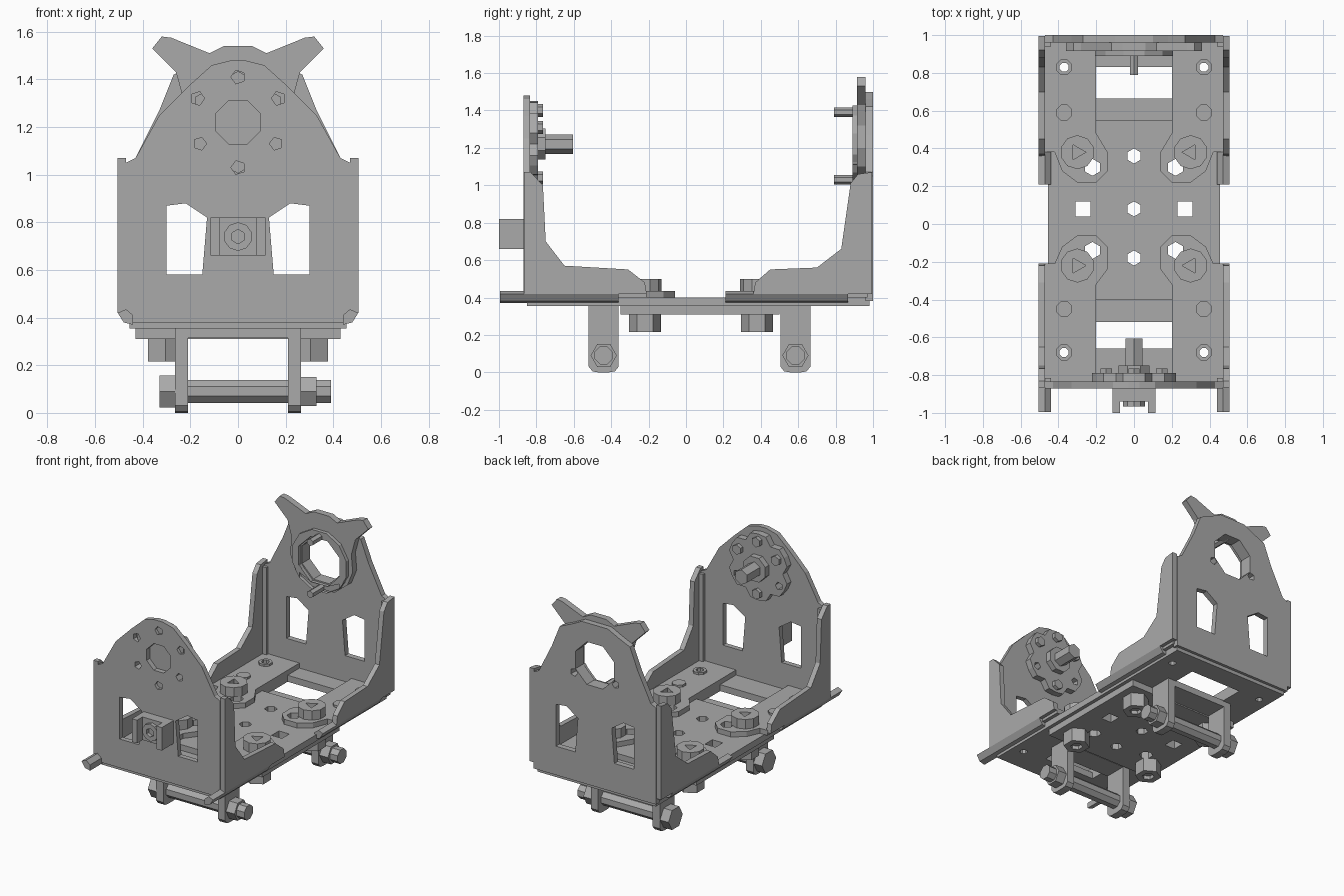
import bpy
import math
from mathutils import Matrix

cube = bpy.data.objects.get("Cube")
if cube:
    bpy.data.objects.remove(cube, do_unlink=True)

steel = bpy.data.materials.new("plain_grey_metal")
steel.use_nodes = True
GREY = (0.4, 0.4, 0.4, 1)
steel.diffuse_color = GREY
steel.node_tree.nodes["Principled BSDF"].inputs["Base Color"].default_value = GREY

# Local axes of a profile extruded along each world axis
FRAMES = {
    "x": Matrix(((0, 0, 1, 0), (1, 0, 0, 0), (0, 1, 0, 0), (0, 0, 0, 1))),
    "y": Matrix(((1, 0, 0, 0), (0, 0, -1, 0), (0, 1, 0, 0), (0, 0, 0, 1))),
    "z": Matrix.Identity(4),
}


def ngon(u, v, r, n=8, turn=0.5):
    return [(u + r * math.cos((i + turn) * math.tau / n),
             v + r * math.sin((i + turn) * math.tau / n)) for i in range(n)]


def rect(u0, u1, v0, v1):
    return [(u0, v0), (u1, v0), (u1, v1), (u0, v1)]


def flip(points):
    return [(-u, v) for u, v in reversed(points)]


def both(loops):
    return loops + [flip(p) for p in loops]


def symmetric(half):
    return half + flip(half)


def prism(name, outline, lo, hi, axis, holes=(), mirror=False):
    """Extrude a flat outline with holes from lo to hi along an axis."""
    curve = bpy.data.curves.new(name, "CURVE")
    curve.dimensions = "2D"
    curve.fill_mode = "BOTH"
    curve.extrude = (hi - lo) / 2
    for loop in [outline, *holes]:
        spline = curve.splines.new("POLY")
        spline.points.add(len(loop) - 1)
        spline.use_cyclic_u = True
        for point, (u, v) in zip(spline.points, loop):
            point.co = (u, v, 0, 1)
    temp = bpy.data.objects.new(name + "_profile", curve)
    bpy.context.collection.objects.link(temp)
    bpy.context.view_layer.update()
    graph = bpy.context.evaluated_depsgraph_get()
    mesh = bpy.data.meshes.new_from_object(temp.evaluated_get(graph))
    bpy.data.objects.remove(temp, do_unlink=True)
    shift = [0, 0, 0]
    shift["xyz".index(axis)] = (lo + hi) / 2
    mesh.transform(Matrix.Translation(shift) @ FRAMES[axis])
    mesh.materials.clear()
    mesh.materials.append(steel)
    for poly in mesh.polygons:
        poly.use_smooth = False
        poly.material_index = 0
    obj = bpy.data.objects.new(name, mesh)
    bpy.context.collection.objects.link(obj)
    if mirror:
        obj.modifiers.new("mirror", "MIRROR").use_mirror_merge = False
    return obj


# Base deck with openings
slots = both([ngon(0.22, 0.3, 0.045, 6), ngon(0.22, -0.14, 0.045, 6)])
small = slots + both([rect(0.23, 0.31, 0.04, 0.12)]) + [ngon(0, y, 0.04, 6) for y in (0.08, 0.36, -0.18)]
screw_y = (0.83, 0.59, -0.45, -0.68)
screw_holes = both([ngon(0.37, y, 0.025) for y in (0.83, -0.68)])
big = [rect(-0.2, 0.2, 0.55, 0.83), rect(-0.2, 0.2, -0.66, -0.4)]
prism("base_deck", rect(-0.455, 0.455, -0.85, 0.98), 0.355, 0.4, "z", big + small + screw_holes)
prism("under_plate", rect(-0.43, 0.43, -0.35, 0.5), 0.31, 0.355, "z", small)

# Bracket feet with diagonal toes
rear_foot = [(0.48, 0.97), (0.2, 0.97), (0.2, 0.48), (0.14, 0.38), (0.14, 0.28),
             (0.2, 0.22), (0.3, 0.22), (0.38, 0.28), (0.42, 0.38), (0.48, 0.38)]
front_foot = [(0.48, -0.85), (0.2, -0.85), (0.2, -0.32), (0.14, -0.24), (0.14, -0.12),
              (0.2, -0.06), (0.3, -0.06), (0.38, -0.12), (0.42, -0.21), (0.48, -0.21)]
prism("rear_foot", rear_foot, 0.4, 0.435, "z",
      [ngon(0.22, 0.3, 0.045, 6), ngon(0.37, 0.83, 0.025)], True)
prism("front_foot", front_foot, 0.4, 0.435, "z",
      [ngon(0.22, -0.14, 0.045, 6), ngon(0.37, -0.68, 0.025)], True)
for y in screw_y:
    prism("foot_screw", ngon(0.37, y, 0.045), 0.435, 0.45, "z",
          [ngon(0.37, y, 0.025)] if y in (0.83, -0.68) else [], True)

# Clamp bolts: socket head above, nut below
for y in (0.38, -0.22):
    prism("clamp_bolt_head", ngon(0.3, y, 0.09, 10), 0.435, 0.5, "z",
          [ngon(0.3, y, 0.045, 3)], True)
    prism("clamp_bolt_core", ngon(0.3, y, 0.06), 0.43, 0.455, "z", (), True)
    prism("clamp_nut", ngon(0.305, y, 0.085, 6), 0.215, 0.31, "z",
          [ngon(0.305, y, 0.04, 6)], True)
    prism("clamp_bolt_end", ngon(0.305, y, 0.045, 6), 0.24, 0.31, "z", (), True)

# Upright end plates
windows = both([[(0.15, 0.58), (0.3, 0.58), (0.3, 0.87), (0.22, 0.88), (0.13, 0.82)]])
CZ = 1.22
pin_holes = both([ngon(0.16, 1.13, 0.028, 5)])
front_half = [(0.47, 0.38), (0.47, 1.05), (0.43, 1.07), (0.33, 1.25), (0.21, 1.37), (0.11, 1.46), (0.03, 1.48)]
rear_half = [(0.47, 0.38), (0.47, 1.05), (0.43, 1.07), (0.33, 1.27), (0.27, 1.42), (0.18, 1.46), (0.1, 1.5)]
front_pits = both([ngon(0.17, 1.32, 0.03, 5)]) + [ngon(0, z, 0.03, 5) for z in (1.41, 1.03)]
prism("front_plate", symmetric(front_half), -0.87, -0.835, "y",
      windows + pin_holes + front_pits + [ngon(0, CZ, 0.1)])
prism("rear_plate", symmetric(rear_half), 0.96, 1.0, "y",
      windows + pin_holes + [ngon(0, CZ, 0.16)])

# Side flanges folded from the end plates
front_side = [(-0.865, 0.42), (-0.865, 1.07), (-0.83, 1.07), (-0.765, 1.0), (-0.75, 0.7),
              (-0.65, 0.57), (-0.31, 0.55), (-0.22, 0.48), (-0.21, 0.42)]
rear_side = [(0.995, 0.42), (0.995, 1.07), (0.92, 1.06), (0.88, 1.01), (0.83, 0.66),
             (0.7, 0.56), (0.45, 0.55), (0.37, 0.48), (0.36, 0.42)]
for name, side in (("front", front_side), ("rear", rear_side)):
    prism(name + "_side_flange", side, 0.47, 0.505, "x", (), True)
    ys = [p[0] for p in side]
    prism(name + "_bend", [(0.44, 0.37), (0.48, 0.38), (0.505, 0.42), (0.47, 0.435), (0.44, 0.41)],
          -max(ys), -min(ys), "y", (), True).data.transform(Matrix.Scale(1, 4))
    inner = -0.84 if name == "front" else 0.94
    prism(name + "_inner_fillet", rect(0.44, 0.475, 0.43, 1.04), inner, inner + 0.025, "y", (), True)

# Rear bearing ring with two ears
ear_half = [(0.1, 1.02), (0.2, 1.1), (0.24, 1.2), (0.23, 1.32), (0.26, 1.43), (0.36, 1.53),
            (0.32, 1.58), (0.28, 1.575), (0.12, 1.51), (0.06, 1.54)]
prism("eared_ring", symmetric(ear_half), 0.915, 0.96, "y", pin_holes + [ngon(0, CZ, 0.16)])
prism("ring_lip", ngon(0, CZ, 0.215, 12), 0.89, 0.915, "y", pin_holes + [ngon(0, CZ, 0.17)])
for z in (1.39, 1.03):
    prism("ring_pin", ngon(0, z, 0.025, 6), 0.79, 0.96, "y")

# Front drive disc, lobes and shaft
disc = [(r * math.cos(i * math.tau / 24), CZ + r * math.sin(i * math.tau / 24))
        for i in range(24) for r in [0.23 if i % 4 in (1, 2, 3) else 0.19]]
prism("drive_disc", disc, -0.835, -0.79, "y", pin_holes)
for i in range(6):
    a = math.radians(90 + 60 * i)
    u, v = 0.17 * math.cos(a), CZ + 0.18 * math.sin(a)
    if i not in (2, 4):
        prism("disc_screw", ngon(u, v, 0.035, 6), -0.85, -0.765, "y")
prism("shaft_hub", ngon(0, CZ, 0.09), -0.80, -0.75, "y")
prism("drive_shaft", ngon(0, CZ, 0.052, 6), -0.76, -0.605, "y")

# Socket block on the front plate
prism("socket_block", rect(-0.115, 0.115, 0.66, 0.82), -0.94, -0.86, "y")
prism("socket_wall", rect(0.075, 0.115, 0.66, 0.82), -1.0, -0.94, "y", (), True)
prism("socket_screw", ngon(0, 0.74, 0.06, 10), -0.965, -0.93, "y", [ngon(0, 0.74, 0.03, 6)])

# Hanging stirrups with cross bolts
for y in (-0.44, 0.585):
    leg = [(y - 0.08, 0.36), (y - 0.08, 0.03), (y - 0.06, 0.005), (y - 0.03, 0),
           (y + 0.03, 0), (y + 0.06, 0.005), (y + 0.08, 0.03), (y + 0.08, 0.36)]
    prism("stirrup_leg", leg, 0.21, 0.265, "x", (), True)
    prism("stirrup_top", rect(-0.265, 0.265, y - 0.08, y + 0.08), 0.315, 0.36, "z")
    prism("cross_bolt", ngon(y, 0.09, 0.052, 8), -0.3, 0.39, "x")
    prism("cross_bolt_head", ngon(y, 0.09, 0.078, 6, 0), -0.33, -0.265, "x")
    prism("cross_bolt_nut", ngon(y, 0.09, 0.07, 6, 0), 0.265, 0.33, "x")
